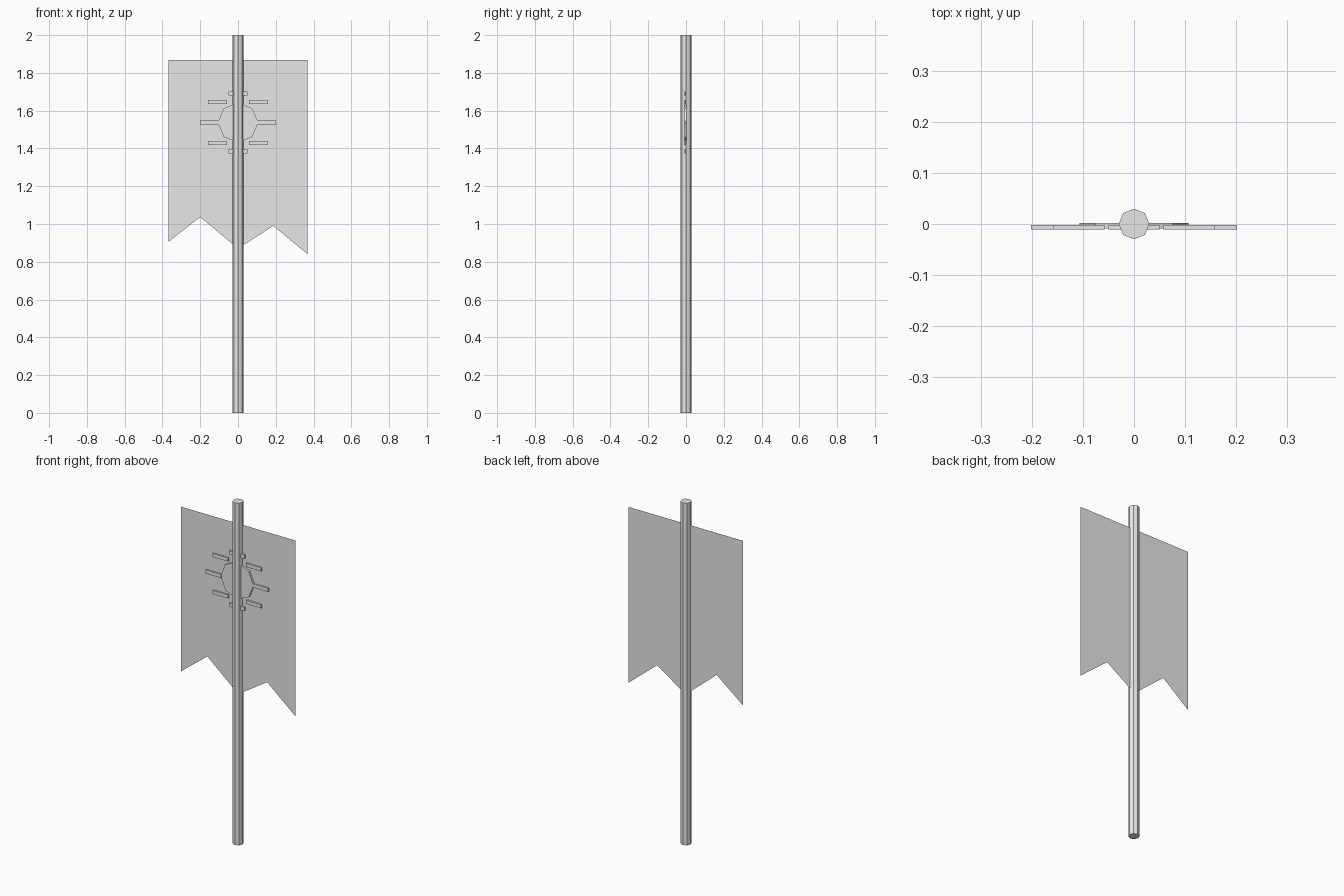
import bpy
import bmesh
from math import pi
from mathutils import Matrix, Vector

if "Cube" in bpy.data.objects:
    bpy.data.objects.remove(bpy.data.objects["Cube"], do_unlink=True)

grey = bpy.data.materials.new("light_grey")
grey.use_nodes = True
colour = (0.8, 0.8, 0.8, 1)
grey.diffuse_color = colour
grey.node_tree.nodes["Principled BSDF"].inputs["Base Color"].default_value = colour


def add_object(name, bm):
    bmesh.ops.recalc_face_normals(bm, faces=bm.faces)
    mesh = bpy.data.meshes.new(name)
    bm.to_mesh(mesh)
    bm.free()
    mesh.materials.append(grey)
    obj = bpy.data.objects.new(name, mesh)
    bpy.context.collection.objects.link(obj)
    return obj


def prism(name, radius, depth, centre, tilt=0):
    """Eight-sided cylinder, optionally tipped about x."""
    bm = bmesh.new()
    matrix = Matrix.Translation(centre) @ Matrix.Rotation(tilt, 4, "X")
    bmesh.ops.create_cone(bm, cap_ends=True, segments=8, radius1=radius,
                          radius2=radius, depth=depth, matrix=matrix)
    return add_object(name, bm)


def bar(name, x, z):
    """Flat horizontal ray lying on the cloth."""
    bm = bmesh.new()
    matrix = Matrix.Translation((x, -0.0065, z)) @ Matrix.Diagonal((0.1, 0.009, 0.021, 1))
    bmesh.ops.create_cube(bm, size=1, matrix=matrix)
    return add_object(name, bm)


# Pole
prism("pole", 0.03, 2, (0, 0, 1))

# Cloth: one thin sheet with a swallow-tailed lower edge
outline = [(-0.369, 1.867), (-0.369, 0.905), (-0.2, 1.037), (0, 0.87),
           (0.187, 0.99), (0.369, 0.84), (0.369, 1.867)]
bm = bmesh.new()
bm.faces.new([bm.verts.new(Vector((x, 0.002, z))) for x, z in outline])
bmesh.ops.triangulate(bm, faces=bm.faces)
add_object("banner_cloth", bm)

# Sun emblem: disc surrounded by rays
sun_z = 1.537
prism("sun_disc", 0.107, 0.011, (0, -0.0035, sun_z), pi / 2)
for side, sign in (("left", 1), ("right", -1)):
    bar(f"middle_ray_{side}", sign * 0.152, sun_z)
for level, sign in (("upper", 1), ("lower", -1)):
    bar(f"{level}_centre_ray", 0, sun_z + sign * 0.153)
    bar(f"{level}_ray_left", 0.108, sun_z + sign * 0.108)
    bar(f"{level}_ray_right", -0.108, sun_z + sign * 0.108)
